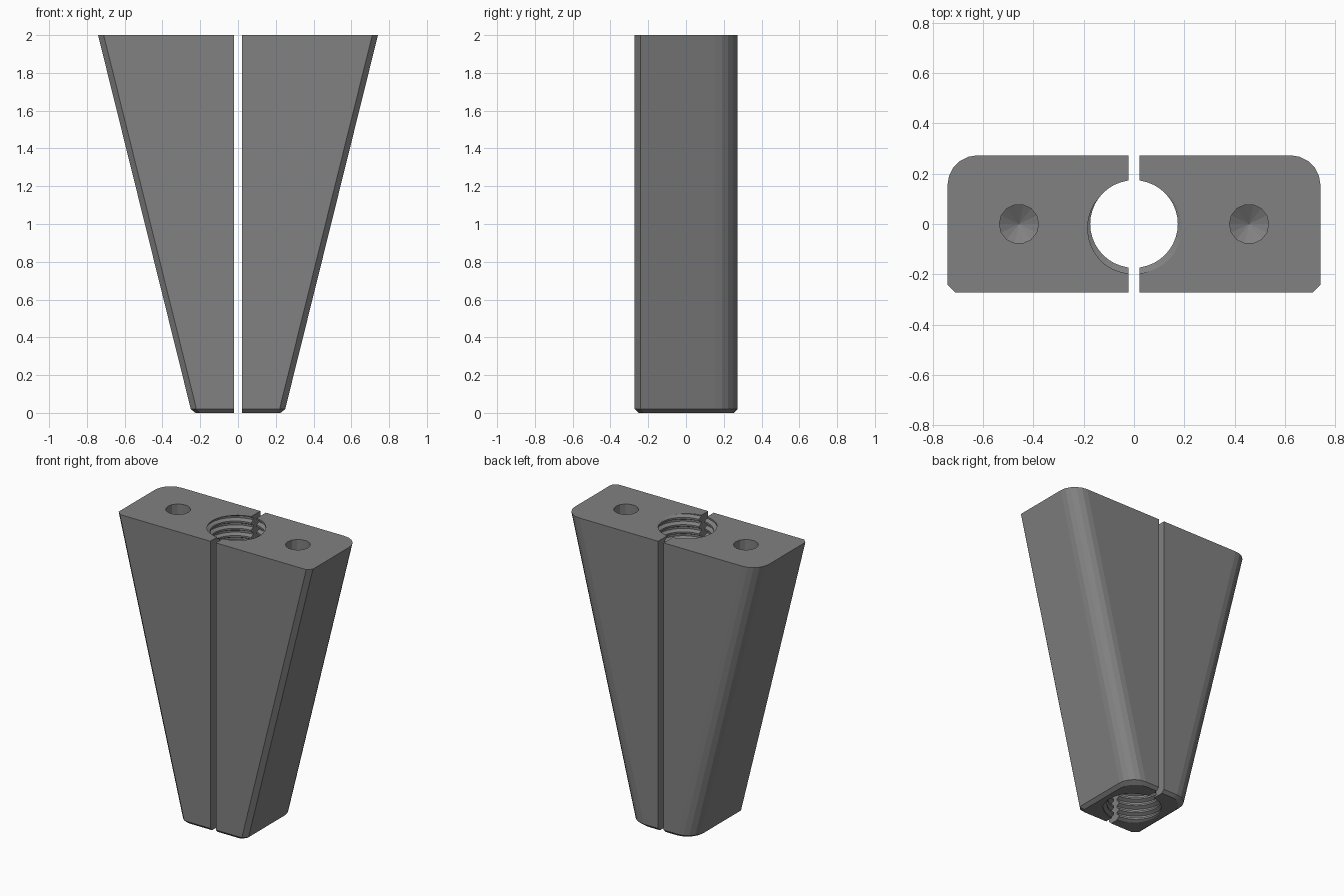
import bpy, bmesh, math

if "Cube" in bpy.data.objects:
    bpy.data.objects.remove(bpy.data.objects["Cube"])

GAP, TOP = 0.021, 2.0
BACK, FRONT = 0.273, -0.272

grey = bpy.data.materials.new("machined grey")
grey.diffuse_color = (0.22, 0.22, 0.22, 1)
grey.use_nodes = True
grey.node_tree.nodes["Principled BSDF"].inputs["Base Color"].default_value = grey.diffuse_color


def finish(name, bm):
    bmesh.ops.recalc_face_normals(bm, faces=bm.faces)
    me = bpy.data.meshes.new(name)
    bm.to_mesh(me)
    bm.free()
    me.materials.append(grey)
    ob = bpy.data.objects.new(name, me)
    bpy.context.collection.objects.link(ob)
    return ob


def loft(name, rings):
    bm = bmesh.new()
    vs = [[bm.verts.new(p) for p in r] for r in rings]
    n = len(vs[0])
    for a, b in zip(vs, vs[1:]):
        for i in range(n):
            j = (i + 1) % n
            bm.faces.new((a[i], a[j], b[j], b[i]))
    bm.faces.new(vs[0])
    bm.faces.new(vs[-1])
    return finish(name, bm)


def section(side, z, inset):
    # Half outline: chamfered front corner, rounded back corner
    w = 0.245 + 0.248 * z - inset
    f, b, c, r = FRONT + inset, BACK - inset, 0.03, 0.12
    pts = [(GAP, f), (w - c, f), (w, f + c)]
    for k in range(6):
        a = math.pi / 2 * k / 5
        pts.append((w - r + r * math.cos(a), b - r + r * math.sin(a)))
    pts.append((GAP, b))
    return [(side * x, y, z) for x, y in pts]


def thread_cutter(pitch=0.05, minor=0.174, major=0.198, n=40):
    # Helical thread: columns of profile points, each raised a little
    radii = (minor, minor, major, major)
    steps = (0.0, 0.25, 0.5, 0.75)
    m, turns, z0 = 4, 45, -0.12
    count = m * turns
    bm = bmesh.new()
    cols = []
    for j in range(n):
        a = 2 * math.pi * j / n
        length = count + 1 + (m if j == 0 else 0)
        cols.append([bm.verts.new((radii[q % m] * math.cos(a),
                                   radii[q % m] * math.sin(a),
                                   z0 + pitch * (q // m + steps[q % m] + j / n)))
                     for q in range(length)])
    cols.append(cols[0][m:])
    for a, b in zip(cols, cols[1:]):
        for q in range(count):
            bm.faces.new((a[q], b[q], b[q + 1]))
            bm.faces.new((a[q], b[q + 1], a[q + 1]))
    # Close both ends with fans
    rim = [e for e in bm.edges if e.is_boundary]
    low = bm.verts.new((0, 0, z0 - 0.05))
    high = bm.verts.new((0, 0, z0 + pitch * (turns + 1) + 0.05))
    for e in rim:
        bm.faces.new((*e.verts, low if e.verts[0].co.z < 1 else high))
    return finish("thread_cutter", bm)


def drill_cutter(side, r=0.078, depth=0.45, n=14):
    def ring(rad, z):
        return [(side * 0.457 + rad * math.cos(2 * math.pi * k / n),
                 rad * math.sin(2 * math.pi * k / n), z) for k in range(n)]
    return loft("drill_cutter", [ring(0.001, TOP - depth - 0.045),
                                 ring(r, TOP - depth), ring(r, TOP + 0.1)])


def cut(ob, cutter):
    mod = ob.modifiers.new("cut", 'BOOLEAN')
    mod.operation, mod.solver, mod.object = 'DIFFERENCE', 'EXACT', cutter
    bpy.context.view_layer.update()
    dg = bpy.context.evaluated_depsgraph_get()
    me = bpy.data.meshes.new_from_object(ob.evaluated_get(dg))
    ob.modifiers.clear()
    ob.data = me


# Two tapered jaws sharing one threaded bore, each with a blind drilled hole
thread = thread_cutter()
for side, name in ((-1, "left_jaw"), (1, "right_jaw")):
    jaw = loft(name, [section(side, 0, 0.02), section(side, 0.02, 0),
                      section(side, TOP, 0)])
    drill = drill_cutter(side)
    cut(jaw, drill)
    cut(jaw, thread)
    bpy.data.objects.remove(drill)
bpy.data.objects.remove(thread)
